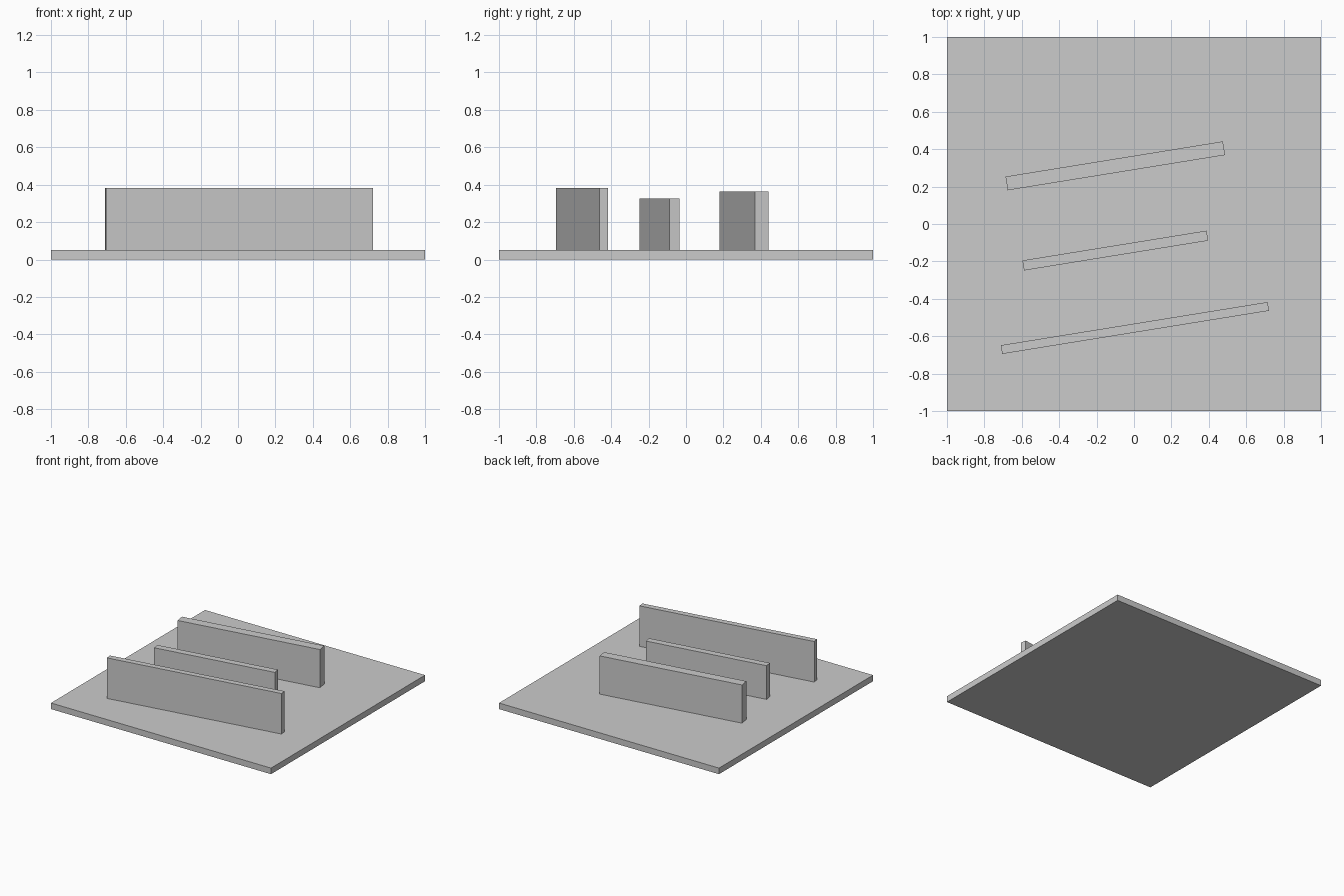
import bpy
import math

cube = bpy.data.objects.get("Cube")
if cube:
    bpy.data.objects.remove(cube, do_unlink=True)

# Single plain grey
grey = bpy.data.materials.new("plain grey")
grey.use_nodes = True
colour = (0.6, 0.6, 0.6, 1)
grey.diffuse_color = colour
grey.node_tree.nodes["Principled BSDF"].inputs["Base Color"].default_value = colour

SLAB_TOP = 0.05
WALL_ANGLE = math.radians(9.2)


def box(name, x, y, bottom, size, angle=0.0):
    """Box standing on the given bottom height, turned about z."""
    bpy.ops.mesh.primitive_cube_add(
        size=1, location=(x, y, bottom + size[2] / 2), rotation=(0, 0, angle))
    obj = bpy.context.object
    obj.name = name
    obj.scale = size
    bpy.ops.object.transform_apply(location=False, rotation=False, scale=True)
    obj.data.materials.append(grey)
    return obj


# Ground slab
box("base_slab", 0, 0, 0, (2, 2, SLAB_TOP))

# Three parallel upright walls: name, x, y, length, thickness, height
walls = [
    ("front_wall", 0.005, -0.556, 1.445, 0.047, 0.333),
    ("middle_wall", -0.1, -0.142, 0.997, 0.054, 0.277),
    ("back_wall", -0.1, 0.311, 1.177, 0.074, 0.314),
]
for name, x, y, length, thickness, height in walls:
    box(name, x, y, SLAB_TOP, (length, thickness, height), WALL_ANGLE)
